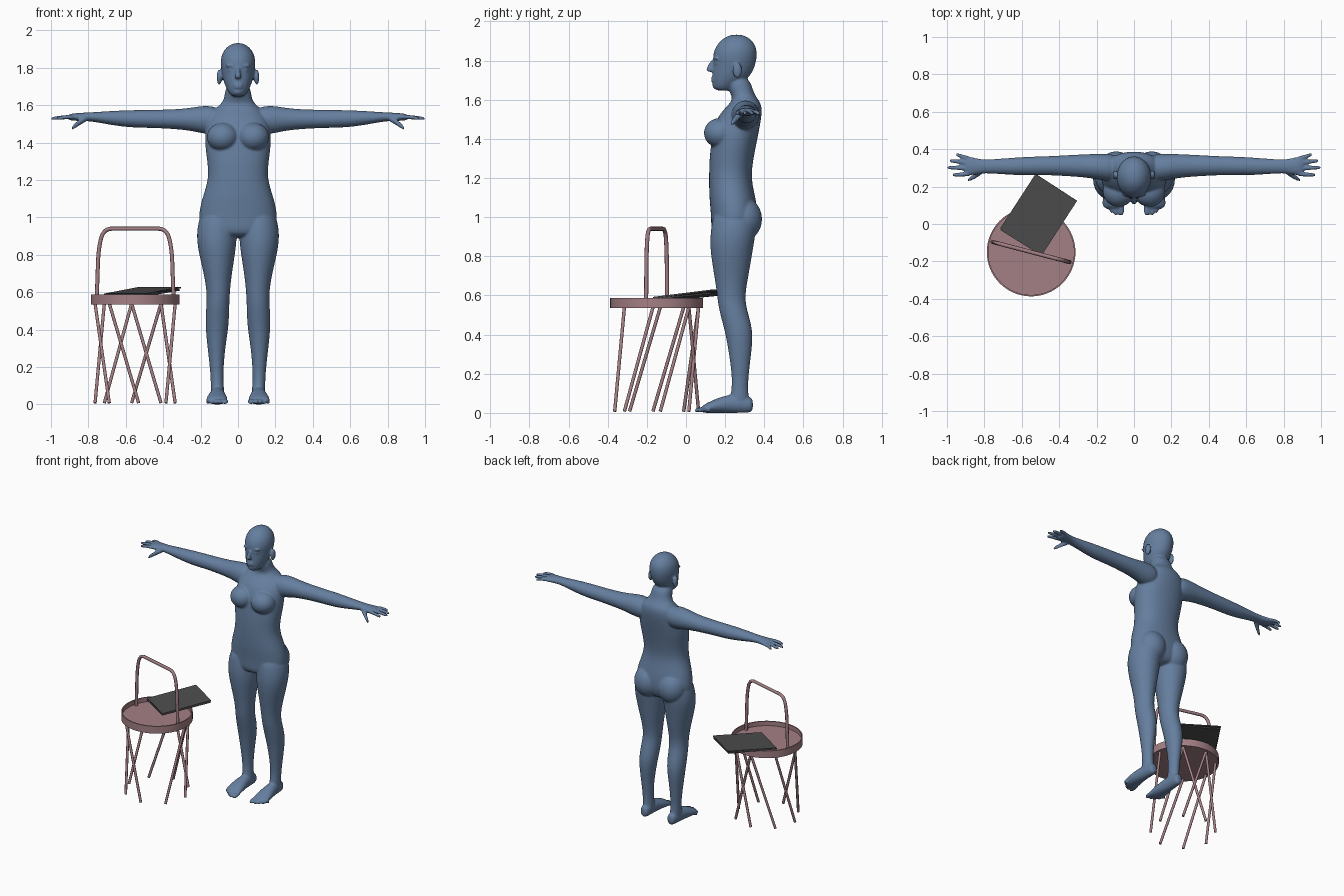
import bpy
import bmesh
from math import cos, sin, pi, radians, copysign
from mathutils import Vector, Matrix, Euler

if "Cube" in bpy.data.objects:
    bpy.data.objects.remove(bpy.data.objects["Cube"], do_unlink=True)


def material(name, rgb):
    m = bpy.data.materials.new(name)
    m.use_nodes = True
    m.diffuse_color = (*rgb, 1)
    m.node_tree.nodes["Principled BSDF"].inputs["Base Color"].default_value = (*rgb, 1)
    return m


BLUE = material("slate blue", (0.13, 0.21, 0.345))
PINK = material("dusty pink", (0.37, 0.215, 0.235))
GREY = material("dark grey", (0.075, 0.075, 0.075))


def finish(bm, name, mat):
    bmesh.ops.recalc_face_normals(bm, faces=bm.faces)
    mesh = bpy.data.meshes.new(name)
    bm.to_mesh(mesh)
    bm.free()
    obj = bpy.data.objects.new(name, mesh)
    bpy.context.collection.objects.link(obj)
    mesh.materials.append(mat)
    return obj


def loft(bm, sections, axis, side=1, power=1.0, n=16):
    """Closed skin over ellipses (t, centre a, centre b, radius a, radius b) along an axis."""
    rings = []
    for t, ca, cb, ra, rb in sections:
        ring = []
        for i in range(n):
            c, s = cos(2 * pi * i / n), sin(2 * pi * i / n)
            a = ca + 1.025 * ra * copysign(abs(c) ** power, c)
            b = cb + 1.025 * rb * copysign(abs(s) ** power, s)
            p = {"x": (t, a, b), "y": (a, t, b), "z": (a, b, t)}[axis]
            ring.append(bm.verts.new((p[0] * side, p[1], p[2])))
        rings.append(ring)
    for r, q in zip(rings, rings[1:]):
        for i in range(n):
            j = (i + 1) % n
            bm.faces.new((r[i], r[j], q[j], q[i]))
    bm.faces.new(rings[0][::-1])
    bm.faces.new(rings[-1])


def blob(bm, centre, radii, side=1):
    place = Matrix.Translation((centre[0] * side, centre[1], centre[2]))
    bmesh.ops.create_uvsphere(bm, u_segments=16, v_segments=10, radius=1.03,
                              matrix=place @ Matrix.Diagonal((*radii, 1)))


# Torso and neck: height, y centre, half width, half depth
body = bmesh.new()
torso = [(.89, .235, .12, .09), (.94, .243, .2, .115), (1, .25, .212, .12),
         (1.1, .237, .193, .118), (1.2, .224, .155, .106), (1.3, .232, .163, .112),
         (1.38, .245, .175, .115), (1.46, .258, .175, .118), (1.53, .28, .16, .108),
         (1.58, .305, .125, .08), (1.61, .3, .085, .06), (1.645, .28, .07, .062),
         (1.72, .262, .066, .06)]
loft(body, [(z, 0, y, w, d) for z, y, w, d in torso], "z", power=.9)

# Head and nose
head = [(1.645, .2, .028, .045), (1.66, .19, .044, .05), (1.69, .214, .062, .08),
        (1.73, .235, .078, .1), (1.78, .248, .087, .107), (1.83, .25, .095, .114),
        (1.88, .256, .085, .1), (1.917, .258, .055, .065), (1.933, .258, .02, .025)]
loft(body, [(z, 0, y, w, d) for z, y, w, d in head], "z")
loft(body, [(1.805, 0, .14, .009, .012), (1.765, 0, .126, .013, .02),
            (1.75, 0, .12, .018, .02), (1.742, 0, .13, .014, .014)], "z")
for z in (1.709, 1.696):
    blob(body, (0, .14, z), (.026, .013, .007))
blob(body, (0, .157, 1.672), (.026, .023, .017))

arm = [(.08, .3, 1.515, .075, .07), (.17, .305, 1.522, .072, .078),
       (.24, .31, 1.525, .063, .063), (.32, .312, 1.525, .058, .053),
       (.45, .312, 1.527, .05, .048), (.55, .31, 1.527, .05, .047),
       (.65, .308, 1.53, .046, .041), (.78, .308, 1.538, .036, .024),
       (.83, .308, 1.538, .039, .022), (.88, .31, 1.537, .052, .02),
       (.91, .312, 1.535, .048, .015)]
leg = [(1.05, .1, .245, .09, .1), (.95, .113, .245, .107, .116), (.85, .114, .232, .106, .112),
       (.7, .108, .232, .074, .087), (.6, .105, .23, .061, .07), (.53, .108, .238, .061, .071),
       (.42, .112, .272, .063, .073), (.3, .116, .277, .046, .056), (.15, .113, .277, .032, .037),
       (.08, .11, .272, .036, .048), (.03, .108, .275, .034, .05)]
foot = [(.343, .108, .04, .02, .03), (.325, .108, .042, .034, .042), (.25, .11, .05, .036, .05),
        (.17, .112, .04, .05, .04), (.11, .112, .026, .058, .026), (.08, .112, .018, .054, .018)]
fingers = [(.268, .262, .972), (.296, .302, 1), (.324, .338, .988), (.349, .37, .955)]

# Limbs, chest, hips, ears, brows and eyes on both sides
for side in (1, -1):
    loft(body, arm, "x", side)
    loft(body, leg, "z", side)
    loft(body, foot, "y", side)
    for y0, y1, tip in fingers:
        loft(body, [(.87, y0, 1.538, .013, .012), (.92, (y0 + y1) / 2, 1.538, .012, .011),
                    (tip - .012, y1, 1.53, .011, .01), (tip, y1, 1.528, .006, .006)], "x", side)
    loft(body, [(.8, .292, 1.532, .018, .015), (.84, .264, 1.515, .017, .017),
                (.875, .242, 1.488, .012, .015), (.892, .232, 1.474, .007, .009)], "x", side)
    for i in range(5):
        r = .011 if i else .018
        x, tip = (.07, .045) if i == 0 else (.078 + .021 * i, .042 + .004 * i * i)
        loft(body, [(.12, x, .02, r, .013), (tip + .012, x, .015, r, .014),
                    (tip, x, .012, r * .6, .008)], "y", side)
    blob(body, (.082, .175, 1.43), (.085, .084, .075), side)
    blob(body, (.095, .292, .99), (.1, .097, .11), side)
    blob(body, (.1, .262, 1.75), (.014, .024, .04), side)
    blob(body, (.036, .156, 1.812), (.03, .013, .009), side)
    blob(body, (.036, .159, 1.788), (.018, .012, .008), side)

figure = finish(body, "figure", BLUE)
figure.modifiers.new("round", "SUBSURF").levels = 2
figure.modifiers["round"].render_levels = 2
fuse = figure.modifiers.new("fuse", "REMESH")
fuse.mode = "VOXEL"
fuse.voxel_size = .006
fuse.use_smooth_shade = True
soften = figure.modifiers.new("soften", "SMOOTH")
soften.factor = .5
soften.iterations = 5

# Tray table top: spun profile with a raised rim
CX, CY, R = -.55, -.15, .237
bm = bmesh.new()
profile = [(0, .535), (R, .535), (R, .588), (R - .008, .588), (R - .008, .556), (0, .556)]
verts = [bm.verts.new((r, 0, z)) for r, z in profile]
edges = [bm.edges.new(pair) for pair in zip(verts, verts[1:])]
bmesh.ops.spin(bm, geom=verts + edges, cent=(0, 0, 0), axis=(0, 0, 1), angle=2 * pi, steps=64)
bmesh.ops.remove_doubles(bm, verts=bm.verts, dist=.0005)
tray = finish(bm, "tray_top", PINK)
tray.location = (CX, CY, 0)
tray.select_set(True)
bpy.context.view_layer.objects.active = tray
bpy.ops.object.shade_smooth_by_angle()


def rod(name, points, radius, kind="POLY"):
    curve = bpy.data.curves.new(name, "CURVE")
    curve.dimensions = "3D"
    curve.bevel_depth = radius
    curve.bevel_resolution = 2
    curve.use_fill_caps = True
    spline = curve.splines.new(kind)
    spline.points.add(len(points) - 1)
    for p, co in zip(spline.points, points):
        p.co = (*co, 1)
    if kind == "NURBS":
        spline.order_u = 3
        spline.use_endpoint_u = True
    curve.materials.append(PINK)
    obj = bpy.data.objects.new(name, curve)
    bpy.context.collection.objects.link(obj)
    return obj


# Arched handle
half = [(.213, .55), (.208, .68), (.203, .83), (.175, .94), (.08, .94)]
arch = [(-x, 0, z) for x, z in half] + [(x, 0, z) for x, z in reversed(half)]
handle = rod("handle", arch, .011, "NURBS")
handle.location = (CX, CY, 0)
handle.rotation_euler.z = radians(-14.7)

# Slanted legs: each foot sits on a ring, each top is turned an eighth forward or back
for i in range(8):
    low = radians(5 + 45 * i)
    high = low + (pi / 4 if i in (0, 1, 7) else -pi / 4)
    ends = [(CX + .215 * cos(a), CY + .215 * sin(a), z) for a, z in ((low, .008), (high, .54))]
    rod("table_leg", ends, .009)


# Closed folder of two thin boards lying over the rim
def board(name, centre, size, tilt, turn):
    bm = bmesh.new()
    bmesh.ops.create_cube(bm, size=1, matrix=Matrix.Diagonal((*size, 1)))
    obj = finish(bm, name, GREY)
    obj.location = centre
    obj.rotation_euler = Euler((0, radians(tilt), radians(turn)))


board("folder_base", (-.512, .047, .597), (.35, .255, .008), -5, 58)
board("folder_lid", (-.51, .05, .607), (.35, .265, .008), -6, 57)
